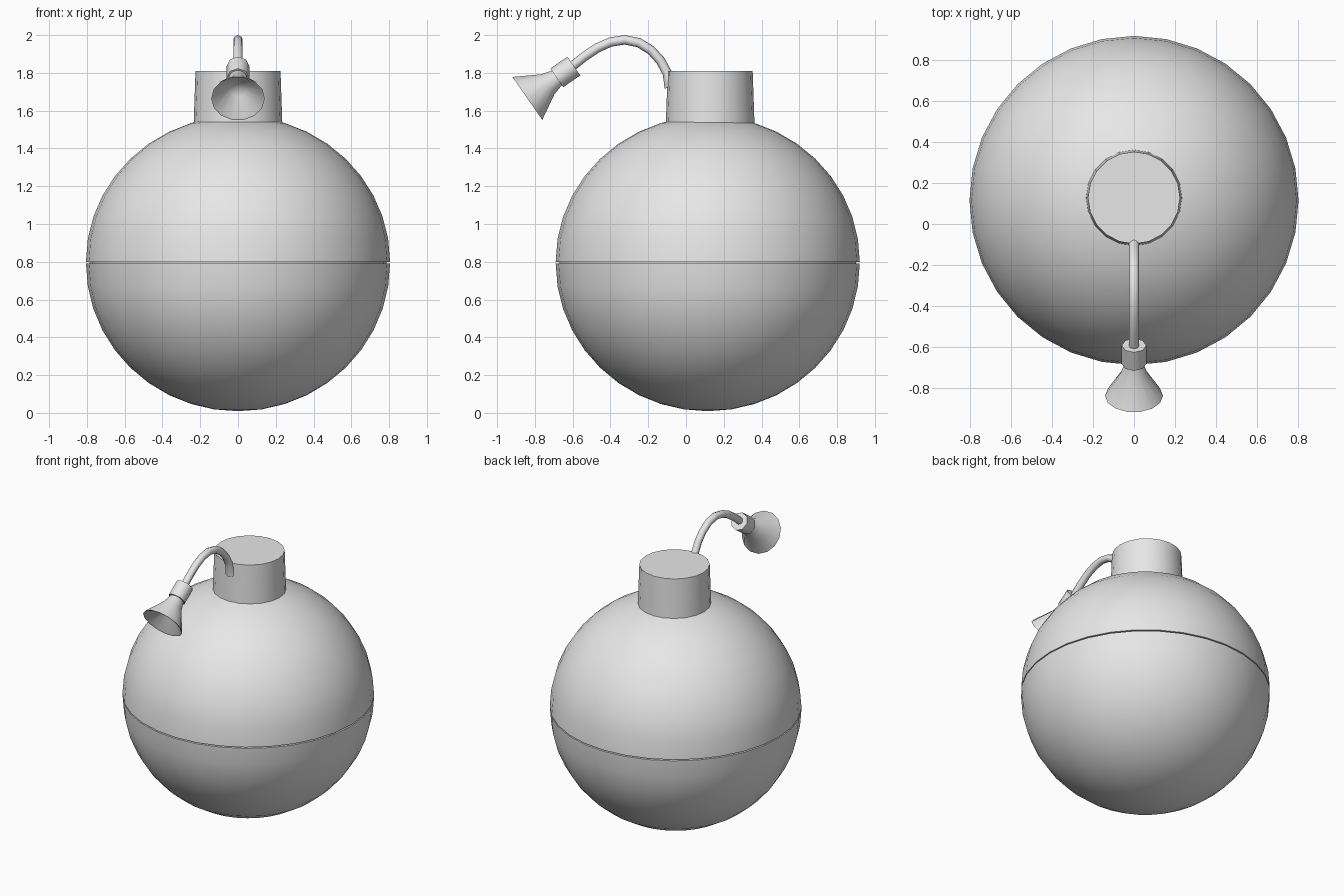
import bpy, bmesh, math
from mathutils import Vector

if "Cube" in bpy.data.objects:
    bpy.data.objects.remove(bpy.data.objects["Cube"])

grey = bpy.data.materials.new("plain grey")
grey.diffuse_color = (0.8, 0.8, 0.8, 1)
grey.use_nodes = True
grey.node_tree.nodes["Principled BSDF"].inputs["Base Color"].default_value = grey.diffuse_color


def lathe(name, profile, origin, axis=(0, 0, 1), sides=32, angle=40):
    """Spin (radius, height) points round an axis; radius 0 makes a pole."""
    bm = bmesh.new()
    turn = Vector((0, 0, 1)).rotation_difference(Vector(axis))
    rings = []
    for r, h in profile:
        n = 1 if r == 0 else sides
        rings.append([bm.verts.new(Vector(origin) + turn @ Vector((
            r * math.cos(2 * math.pi * i / sides),
            r * math.sin(2 * math.pi * i / sides), h))) for i in range(n)])
    for a, b in zip(rings, rings[1:]):
        for i in range(sides):
            j = (i + 1) % sides
            quad = [a[i % len(a)], a[j % len(a)], b[j % len(b)], b[i % len(b)]]
            bm.faces.new(list(dict.fromkeys(quad)))
    bmesh.ops.recalc_face_normals(bm, faces=bm.faces)
    return finish(name, bm, angle)


def finish(name, bm, angle):
    mesh = bpy.data.meshes.new(name)
    bm.to_mesh(mesh)
    bm.free()
    obj = bpy.data.objects.new(name, mesh)
    bpy.context.collection.objects.link(obj)
    mesh.materials.append(grey)
    bpy.ops.object.select_all(action='DESELECT')
    obj.select_set(True)
    bpy.context.view_layer.objects.active = obj
    bpy.ops.object.shade_smooth_by_angle(angle=math.radians(angle))
    return obj


def dome(radius, height, sign, seam):
    """Half-ball profile from the pole to the seam, closed by a recessed disc."""
    pts = [(0, seam + sign * height)]
    for k in range(1, 11):
        t = math.pi / 2 * k / 10
        pts.append((radius * math.sin(t), seam + sign * height * math.cos(t)))
    return pts + [(0, seam)]


centre = (0, 0.115, 0)

# body: two half balls with a thin seam between them
lathe("lower_body", dome(0.805, 0.783, -1, 0.792), centre)
lathe("upper_body", dome(0.805, 0.772, 1, 0.80), centre)
lathe("seam_core", [(0, 0.75), (0.785, 0.75), (0.785, 0.84), (0, 0.84)], centre)

# neck
lathe("neck", [(0, 1.48), (0.236, 1.48), (0.234, 1.55), (0.225, 1.81), (0, 1.81)],
      (0, 0.128, 0), sides=20)

# curved fuse tube, slightly flared where it leaves the neck
path = [(-0.075, 1.73), (-0.10, 1.80), (-0.135, 1.865), (-0.185, 1.92), (-0.25, 1.96),
        (-0.325, 1.975), (-0.40, 1.963), (-0.47, 1.932), (-0.54, 1.885), (-0.615, 1.825)]
bm = bmesh.new()
rings = []
for k, (y, z) in enumerate(path):
    a, b = path[max(k - 1, 0)], path[min(k + 1, len(path) - 1)]
    t = Vector((0, b[0] - a[0], b[1] - a[1])).normalized()
    side = Vector((1, 0, 0))
    up = t.cross(side)
    r = 0.04 if k == 0 else 0.025
    rings.append([bm.verts.new(Vector((0, y, z)) + r * (
        side * math.cos(i * math.pi / 4) + up * math.sin(i * math.pi / 4)))
        for i in range(8)])
for a, b in zip(rings, rings[1:]):
    for i in range(8):
        bm.faces.new((a[i], a[(i + 1) % 8], b[(i + 1) % 8], b[i]))
bm.faces.new(rings[0])
bm.faces.new(rings[-1])
bmesh.ops.recalc_face_normals(bm, faces=bm.faces)
finish("fuse_tube", bm, 50)

# collar and hollow flared nozzle at the end of the tube
mouth = (0, -0.84, 1.665)
back = Vector((0, 0.82, 0.57)).normalized()
lathe("collar", [(0, 0.19), (0.06, 0.19), (0.06, 0.30), (0, 0.30)], mouth, back, sides=8, angle=50)
lathe("nozzle", [(0, 0.21), (0.045, 0.20), (0.066, 0.13), (0.142, 0.0), (0.132, 0.002),
                 (0.05, 0.09), (0, 0.10)], mouth, back, sides=14)
